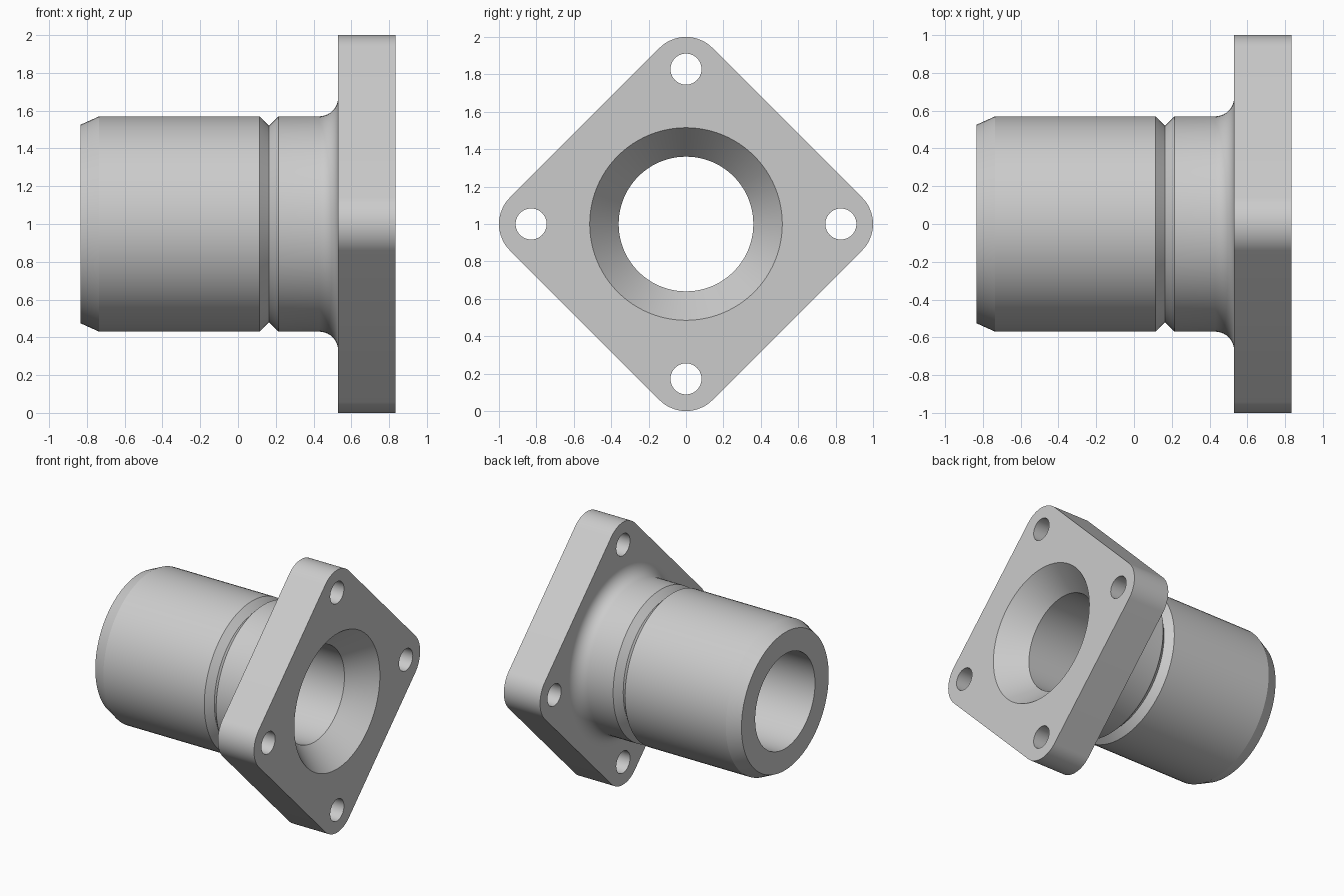
import bpy, bmesh, math
from math import sin, cos, pi

cube = bpy.data.objects.get("Cube")
if cube:
    bpy.data.objects.remove(cube, do_unlink=True)

grey = bpy.data.materials.new("machined grey")
grey.use_nodes = True
grey.diffuse_color = (0.6, 0.6, 0.6, 1)
grey.node_tree.nodes["Principled BSDF"].inputs["Base Color"].default_value = (0.6, 0.6, 0.6, 1)

SEG = 96
BACK, FACE = 0.53, 0.835      # flange planes along x
FILLET, TUBE, BORE = 0.1, 0.57, 0.36
MOUTH = 0.515                 # countersink radius


def finish(bm, name):
    bmesh.ops.recalc_face_normals(bm, faces=bm.faces)
    mesh = bpy.data.meshes.new(name)
    bm.to_mesh(mesh)
    bm.free()
    mesh.materials.append(grey)
    obj = bpy.data.objects.new(name, mesh)
    obj.location.z = 1
    bpy.context.collection.objects.link(obj)
    bpy.ops.object.select_all(action='DESELECT')
    obj.select_set(True)
    bpy.context.view_layer.objects.active = obj
    bpy.ops.object.shade_smooth_by_angle(angle=math.radians(22))
    return obj


def circle(radius, y=0, z=0, count=SEG):
    return [(y + radius * cos(2 * pi * i / count), z + radius * sin(2 * pi * i / count))
            for i in range(count)]


# Hollow sleeve: fillet, groove, end chamfer, bore and countersink, spun around x
profile = [(BACK - FILLET + FILLET * sin(a), TUBE + FILLET * (1 - cos(a)))
           for a in (pi / 2 * (1 - i / 10) for i in range(11))]
profile += [(0.215, TUBE), (0.165, 0.52), (0.115, TUBE),
            (-0.735, TUBE), (-FACE, 0.525), (-FACE, BORE),
            (FACE - 0.19, BORE), (FACE, MOUTH)]
bm = bmesh.new()
rings = [[bm.verts.new((x, y, z)) for y, z in circle(r)] for x, r in profile]
for a, b in zip(rings, rings[1:]):
    for i in range(SEG):
        j = (i + 1) % SEG
        bm.faces.new((a[i], a[j], b[j], b[i]))
finish(bm, "sleeve")

# Diamond flange with rounded corners and four bolt holes
CORNER = 0.2
outline = []
for k in range(4):
    t = k * pi / 2
    for i in range(17):
        a = t - pi / 4 + pi / 2 * i / 16
        outline.append(((1 - CORNER) * cos(t) + CORNER * cos(a),
                        (1 - CORNER) * sin(t) + CORNER * sin(a)))
bolts = [circle(0.083, 0.828 * cos(k * pi / 2), 0.828 * sin(k * pi / 2), 40) for k in range(4)]

bm = bmesh.new()


def plate(x, opening):
    loops, edges = [], []
    for points in [outline, *bolts, circle(opening)]:
        loop = [bm.verts.new((x, y, z)) for y, z in points]
        edges += [bm.edges.new((loop[i - 1], loop[i])) for i in range(len(loop))]
        loops.append(loop)
    bmesh.ops.triangle_fill(bm, edges=edges, use_beauty=True, normal=(1, 0, 0))
    return loops


back = plate(BACK, TUBE + FILLET)
front = plate(FACE, MOUTH)
# Walls of the rim and the bolt holes
for a, b in zip(back[:5], front[:5]):
    for i in range(len(a)):
        bm.faces.new((a[i - 1], a[i], b[i], b[i - 1]))
finish(bm, "flange")
